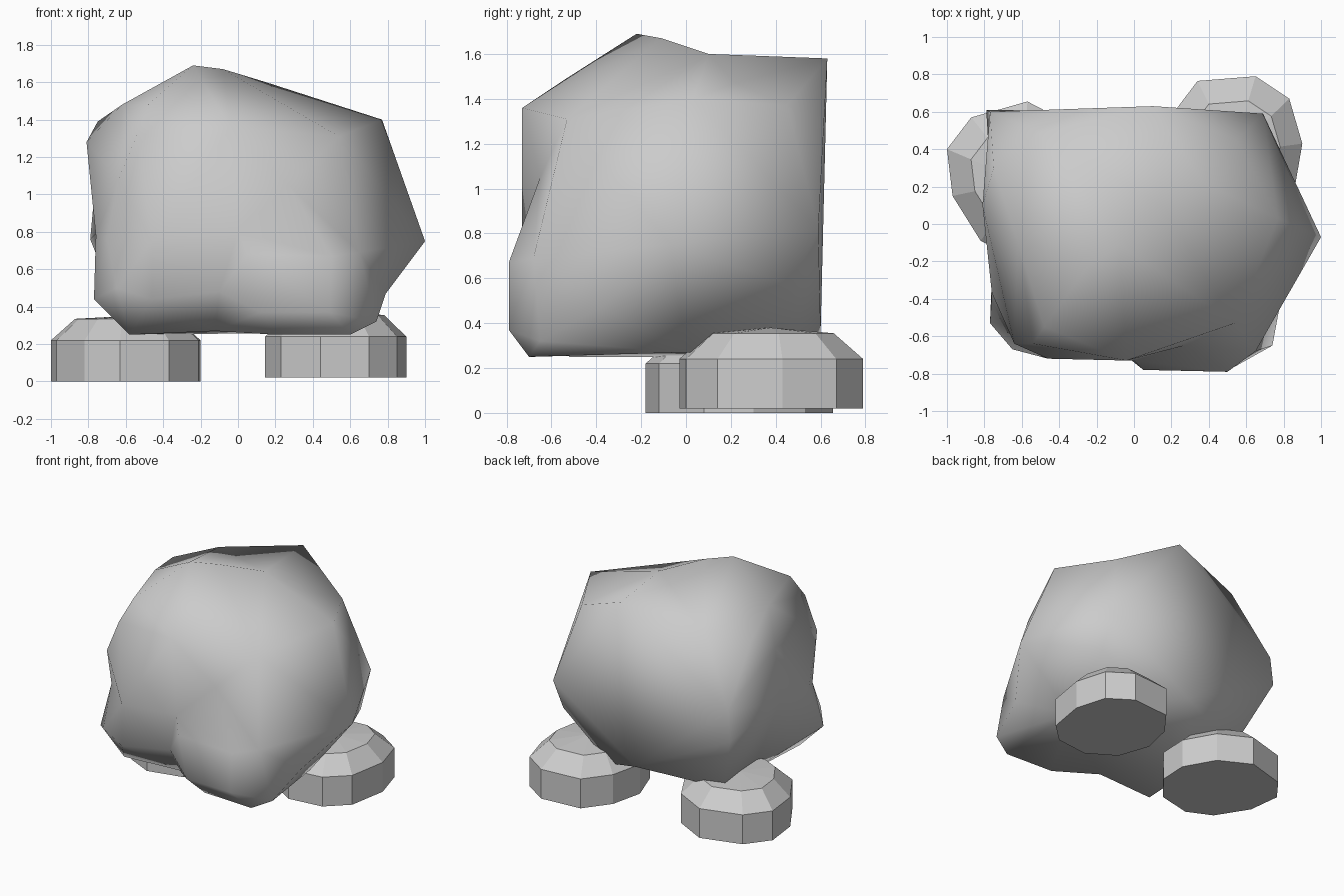
import bpy, bmesh
from mathutils import Vector

if "Cube" in bpy.data.objects:
    bpy.data.objects.remove(bpy.data.objects["Cube"])


def finish(bm, name, smooth):
    bmesh.ops.recalc_face_normals(bm, faces=bm.faces[:])
    for f in bm.faces:
        f.smooth = smooth
    me = bpy.data.meshes.new(name)
    bm.to_mesh(me)
    bm.free()
    ob = bpy.data.objects.new(name, me)
    bpy.context.collection.objects.link(ob)
    return ob


def lump(name, pts, centre, k=0.06):
    """Skin scattered points around a centre, allowing shallow dents."""
    bm = bmesh.new()
    real = {}
    for p in pts:
        d = Vector(p) - centre
        v = bm.verts.new(d.normalized() * d.length ** k)
        real[v] = Vector(p)
    bmesh.ops.convex_hull(bm, input=bm.verts[:])
    bmesh.ops.delete(bm, geom=[v for v in bm.verts if not v.link_faces], context='VERTS')
    for v in bm.verts:
        v.co = real[v]
    return finish(bm, name, True)


def foot(name, outline, z0, z1, z2, z3, inset=0.68):
    """Ten-sided puck with a chamfered, slightly domed top."""
    bm = bmesh.new()
    n = len(outline)
    cx = sum(p[0] for p in outline) / n
    cy = sum(p[1] for p in outline) / n
    rings = []
    for z, s in ((z0, 1), (z1, 1), (z2, inset)):
        rings.append([bm.verts.new((cx + (x - cx) * s, cy + (y - cy) * s, z)) for x, y in outline])
    tip = bm.verts.new((cx, cy, z3))
    bm.faces.new(rings[0])
    for i in range(n):
        j = (i + 1) % n
        for a, b in zip(rings, rings[1:]):
            bm.faces.new((a[i], a[j], b[j], b[i]))
        bm.faces.new((rings[2][i], rings[2][j], tip))
    return finish(bm, name, False)


# Boulder body
body_points = [
    # crown, with a dip at the back right
    (-.24, -.22, 1.69), (-.08, -.11, 1.67), (.10, .63, 1.58), (-.50, .49, 1.46),
    (-.62, -.10, 1.48), (-.48, -.55, 1.48), (.15, .10, 1.60), (.77, .03, 1.40), (.55, .45, 1.37),
    (.37, .22, 1.47),
    # front brow and face
    (-.54, -.64, 1.32), (-.04, -.73, 1.36), (.54, -.53, 1.31), (-.64, -.64, 1.08),
    (0, -.73, .80), (-.46, -.72, .75), (.27, -.65, 1.05),
    # front right bulge and the notch beside it
    (.05, -.78, .68), (.50, -.79, .67), (.49, -.79, .37), (.12, -.78, .37), (.65, -.68, .69),
    (.74, -.65, .32), (.60, -.70, .25), (.20, -.68, .25), (-.10, -.66, .48), (-.12, -.52, .27),
    # front left corner
    (-.46, -.72, .44), (-.65, -.67, .50), (-.77, -.53, .44), (-.58, -.52, .25),
    # sides
    (1.0, -.07, .75), (.79, -.38, .47), (.69, .59, .82), (.69, .47, .57),
    (-.76, -.37, .78), (-.70, -.50, .76), (-.75, -.05, .80), (-.81, .10, 1.28), (-.75, .30, 1.39),
    (-.77, .60, .98), (-.79, .61, .76),
    # back and underside
    (-.60, .40, .28), (0, .60, .36), (.30, .48, .26), (.60, 0, .27), (-.55, 0, .25),
]
lump("boulder_body", body_points, Vector((0, -.05, .92)))

# Feet
foot("left_foot", [(-.82, -.09), (-.63, -.18), (-.37, -.12), (-.21, .08), (-.20, .30),
                   (-.33, .53), (-.57, .655), (-.87, .57), (-1.0, .40), (-.97, .15)],
     0, .22, .335, .35)
foot("right_foot", [(.44, -.03), (.70, 0), (.85, .14), (.90, .43), (.83, .67),
                    (.65, .79), (.34, .765), (.20, .58), (.145, .34), (.23, .10)],
     .02, .24, .355, .38)
